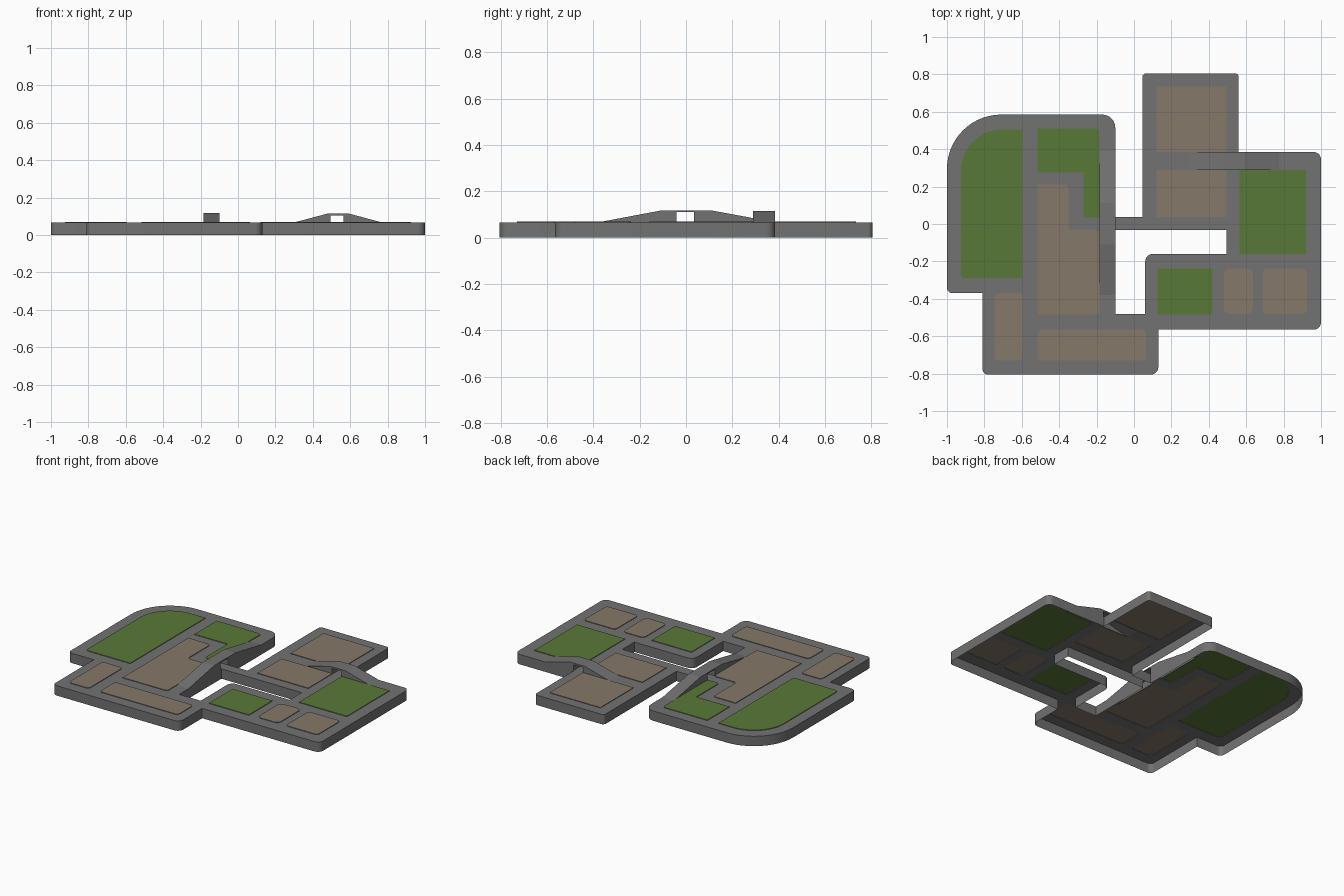
import bpy, bmesh, math
from mathutils import Vector
from mathutils.geometry import delaunay_2d_cdt

if "Cube" in bpy.data.objects:
    bpy.data.objects.remove(bpy.data.objects["Cube"])

BASE, CURB = 0.066, 0.070


def material(name, col):
    m = bpy.data.materials.new(name)
    m.diffuse_color = (*col, 1)
    m.use_nodes = True
    m.node_tree.nodes["Principled BSDF"].inputs["Base Color"].default_value = m.diffuse_color
    return m


ASPHALT = material("asphalt_grey", (0.17, 0.17, 0.17))
GRASS = material("grass_green", (0.098, 0.19, 0.04))
PAVING = material("paving_brown", (0.235, 0.188, 0.138))


def rounded(corners):
    """Right-angled outline of (x, y[, radius]) corners -> list of points."""
    out, n = [], len(corners)
    for i, c in enumerate(corners):
        p, r = Vector(c[:2]), c[2] if len(c) > 2 else 0
        if not r:
            out.append(p)
            continue
        d1 = (Vector(corners[i - 1][:2]) - p).normalized()
        d2 = (Vector(corners[(i + 1) % n][:2]) - p).normalized()
        mid, seg = p + (d1 + d2) * r, 14 if r > 0.15 else 6
        for k in range(seg + 1):
            t = math.pi / 2 * k / seg
            out.append(mid - d2 * r * math.cos(t) - d1 * r * math.sin(t))
    return out


def rect(x0, x1, y0, y1, r=0):
    return [(x0, y0, r), (x1, y0, r), (x1, y1, r), (x0, y1, r)]


def inside(p, loop):
    hit = False
    for i, b in enumerate(loop):
        a = loop[i - 1]
        if (a.y > p.y) != (b.y > p.y) and p.x < a.x + (p.y - a.y) * (b.x - a.x) / (b.y - a.y):
            hit = not hit
    return hit


def finish(bm, name, mats):
    me = bpy.data.meshes.new(name)
    bm.to_mesh(me)
    bm.free()
    for m in mats:
        me.materials.append(m)
    ob = bpy.data.objects.new(name, me)
    bpy.context.collection.objects.link(ob)
    return ob


def walls(bm, loop, z0, z1):
    lo = [bm.verts.new((p.x, p.y, z0)) for p in loop]
    hi = [bm.verts.new((p.x, p.y, z1)) for p in loop]
    for i in range(len(loop)):
        bm.faces.new((lo[i - 1], lo[i], hi[i], hi[i - 1]))
    return hi


# Outer edge (counter-clockwise) and inner courtyard opening (clockwise)
outer = rounded([
    (-1, -0.37, .03), (-0.81, -0.37), (-0.81, -0.805, .03), (0.13, -0.805, .04),
    (0.13, -0.565), (1, -0.565, .04), (1, 0.385, .04), (0.56, 0.385),
    (0.56, 0.805, .02), (0.045, 0.805, .02), (0.045, 0.037), (-0.10, 0.037),
    (-0.10, 0.585, .07), (-1, 0.585, .29)])
court = rounded([
    (-0.10, -0.033), (0.495, -0.033), (0.495, -0.16), (0.06, -0.16, .04),
    (0.06, -0.48), (-0.10, -0.48)])

# City blocks
blocks = [
    ("grass_west", GRASS, [(-.925, -.29, .02), (-.595, -.29), (-.595, .505), (-.925, .505, .22)]),
    ("grass_corner", GRASS, [(-.515, .275), (-.27, .275), (-.27, .035, .02), (-.185, .035),
                             (-.185, .51, .02), (-.515, .51)]),
    ("paving_centre", PAVING, [(-.515, -.485), (-.185, -.485, .02), (-.185, -.033, .02),
                               (-.35, -.033, .02), (-.35, .21, .02), (-.515, .21)]),
    ("paving_southwest", PAVING, rect(-.745, -.595, -.73, -.37, .02)),
    ("paving_south", PAVING, rect(-.515, .065, -.73, -.565, .02)),
    ("paving_north", PAVING, rect(.12, .495, .385, .735)),
    ("paving_middle", PAVING, rect(.12, .495, .037, .29)),
    ("grass_east", GRASS, rect(.565, .92, -.16, .29)),
    ("grass_south", GRASS, rect(.125, .42, -.485, -.237)),
    ("paving_small", PAVING, rect(.48, .635, -.48, -.237, .03)),
    ("paving_southeast", PAVING, rect(.69, .925, -.48, -.237, .02)),
]
holes = []
for name, mat, corners in blocks:
    loop = rounded(corners)
    holes.append(loop)
    bm = bmesh.new()
    hi = walls(bm, loop, BASE, CURB)
    bm.faces.new(hi).material_index = 1
    finish(bm, name, [ASPHALT, mat])


# Bridges: profile along the road, with an underpass notch, hollow below
def bridge(name, prof, lo, hi, along_x):
    s0, s1, s2, s3, g0, g1, peak, under = prof
    pts = [(s0, BASE), (s1, peak), (s2, peak), (s3, BASE),
           (g1, BASE), (g1, under), (g0, under), (g0, BASE)]
    bm = bmesh.new()
    rows = [[bm.verts.new((s, w, z) if along_x else (w, s, z)) for s, z in pts] for w in (lo, hi)]
    temp = []
    for row in rows:
        bm.faces.new(row)
    for i in range(8):
        j = (i + 1) % 8
        f = bm.faces.new((rows[0][i], rows[0][j], rows[1][j], rows[1][i]))
        if i in (3, 7):
            temp.append(f)
    bmesh.ops.recalc_face_normals(bm, faces=bm.faces[:])
    bmesh.ops.delete(bm, geom=temp, context='FACES_ONLY')
    finish(bm, name, [ASPHALT])
    for a, b in ((s0, g0), (g1, s3)):
        holes.append(rounded(rect(a, b, lo, hi) if along_x else rect(lo, hi, a, b)))


bridge("west_bridge", (-.38, -.11, .113, .39, -.042, .035, .117, .110), -.185, -.10, False)
bridge("east_bridge", (.295, .48, .592, .775, .495, .565, .115, .104), .29, .385, True)

# Road sheet with skirt walls, open where the blocks and ramps sit
pts, edges = [], []
for loop in [outer, court] + holes:
    n = len(pts)
    pts += loop
    edges += [(n + i, n + (i + 1) % len(loop)) for i in range(len(loop))]
vs, _, tris, *_ = delaunay_2d_cdt(pts, edges, [], 0, 1e-5)
bm = bmesh.new()
bv = [bm.verts.new((v.x, v.y, BASE)) for v in vs]
for t in tris:
    c = sum((vs[i] for i in t), Vector((0, 0))) / len(t)
    if inside(c, outer) and not any(inside(c, h) for h in [court] + holes):
        f = bm.faces.new([bv[i] for i in t])
        f.normal_update()
        if f.normal.z < 0:
            f.normal_flip()
bmesh.ops.delete(bm, geom=[v for v in bm.verts if not v.link_faces], context='VERTS')
walls(bm, outer, 0, BASE)
walls(bm, court, 0, BASE)
road = finish(bm, "road_base", [ASPHALT])
bpy.context.view_layer.objects.active = road
road.select_set(True)
bpy.ops.object.shade_smooth_by_angle(angle=math.radians(30))
